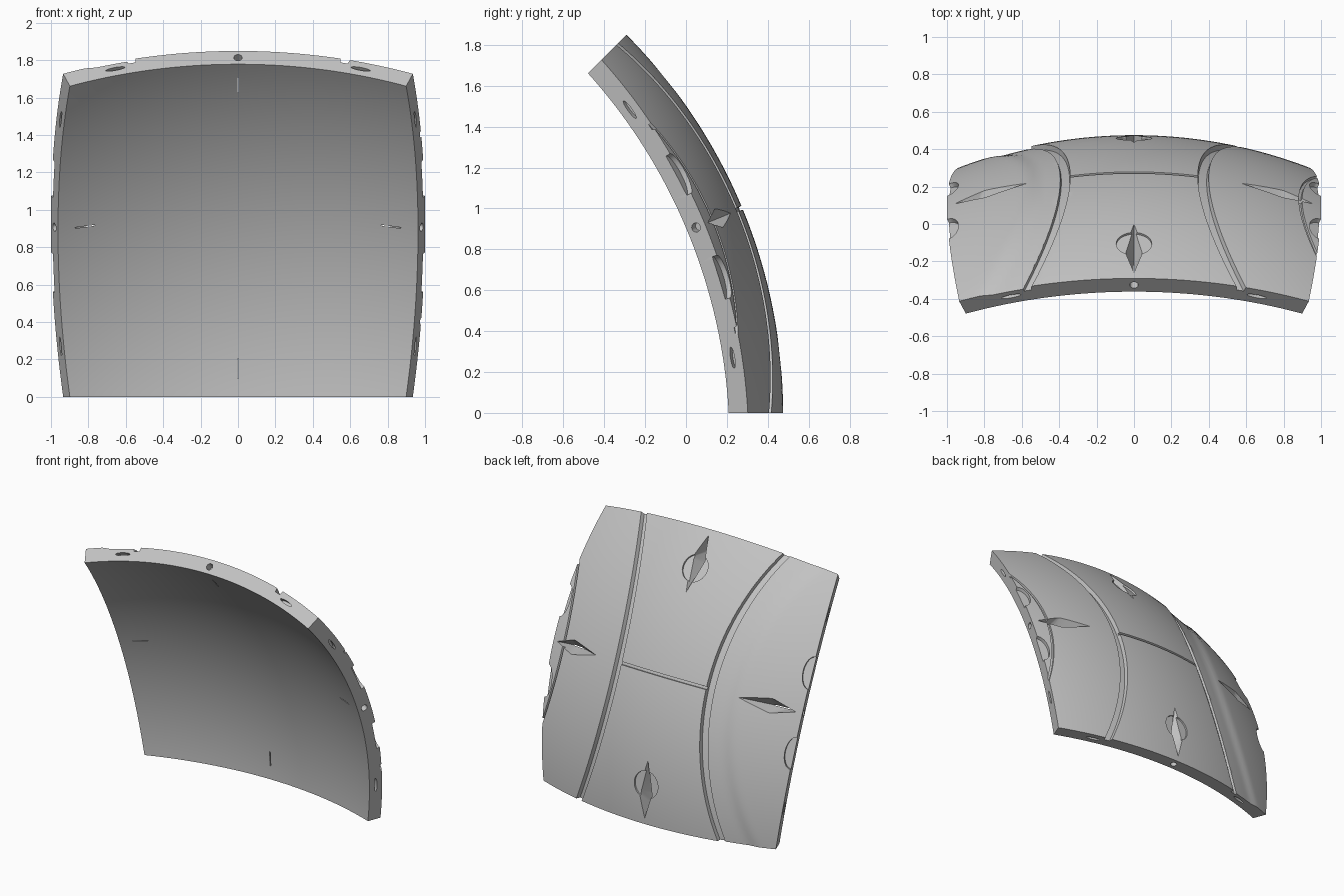
import bpy, bmesh, math
from mathutils import Vector

if "Cube" in bpy.data.objects:
    bpy.data.objects.remove(bpy.data.objects["Cube"])

R_OUT, R_IN = 2.615, 2.515
HALF = math.radians(22.5)
EDGE = math.tan(HALF)
CENTRE = Vector((0, -2.14, 0))
AXIS = Vector((0, math.cos(HALF), math.sin(HALF)))
UP = Vector((0, -math.sin(HALF), math.cos(HALF)))
SIDE = Vector((1, 0, 0))

grey = bpy.data.materials.new("panel_grey")
grey.use_nodes = True
colour = (0.55, 0.55, 0.55, 1)
grey.diffuse_color = colour
grey.node_tree.nodes["Principled BSDF"].inputs["Base Color"].default_value = colour

cutters = bpy.data.collections.new("cutters")
bpy.context.scene.collection.children.link(cutters)


def turn(p, k):
    """Rotate a panel coordinate by k quarter turns."""
    for _ in range(k):
        p = (-p[1], p[0])
    return p


def on_sphere(p, r, k=0):
    """Point at radius r in the direction of tangent coordinates p."""
    a, b = turn(p, k)
    return CENTRE + (SIDE * a + UP * b + AXIS).normalized() * r


def make(name, bm, collection):
    bmesh.ops.recalc_face_normals(bm, faces=bm.faces[:])
    mesh = bpy.data.meshes.new(name)
    bm.to_mesh(mesh)
    bm.free()
    mesh.materials.append(grey)
    obj = bpy.data.objects.new(name, mesh)
    collection.objects.link(obj)
    obj.hide_render = collection == cutters
    return obj


def loft(name, rings):
    """Closed cutter skinned through equal rings of points."""
    bm = bmesh.new()
    loops = [[bm.verts.new(p) for p in ring] for ring in rings]
    n = len(loops[0])
    for lo, hi in zip(loops, loops[1:]):
        for i in range(n):
            j = (i + 1) % n
            bm.faces.new((lo[i], lo[j], hi[j], hi[i]))
    bm.faces.new(loops[0])
    bm.faces.new(loops[-1])
    make(name, bm, cutters)


def groove(name, path, width, depth, steps, across=(1, 0)):
    """Channel following path(t), t from -1 to 1."""
    rings = []
    for i in range(steps + 1):
        a, b = path(2 * i / steps - 1)
        section = [(-1.2, 0.02), (1.2, 0.02), (0.8, -depth), (-0.8, -depth)]
        rings.append([on_sphere((a + s * width * across[0], b + s * width * across[1]),
                                R_OUT + d) for s, d in section])
    loft(name, rings)


def recess(name, centre, radii, depth, k):
    """Oval pocket sunk into the outer face."""
    rings = []
    for r in (R_OUT + 0.02, R_OUT - depth):
        rings.append([on_sphere((centre[0] + radii[0] * math.cos(t),
                                 centre[1] + radii[1] * math.sin(t)), r, k)
                      for t in (math.tau * i / 32 for i in range(32))])
    loft(name, rings)


def rim_hole(name, along, length, width, depth, k):
    """Oval hole in the middle of a rim face."""
    rings = []
    for a in (EDGE + 0.01, EDGE - depth):
        rings.append([on_sphere((a, along + length * math.cos(t)),
                                (R_OUT + R_IN) / 2 + width * math.sin(t), k)
                      for t in (math.tau * i / 20 for i in range(20))])
    loft(name, rings)


def bend(a0, a1, b, reach=EDGE):
    return a0 + (a1 - a0) * (b / reach) ** 2


def step(x):
    x = min(max(x, 0), 1)
    return x * x * (3 - 2 * x)


def tan(degrees):
    return math.tan(math.radians(degrees))


# Curved shell, with a softly sunken band on one side
N = 64
bm = bmesh.new()
layers = []
for outer in (True, False):
    grid = []
    for i in range(N + 1):
        row = []
        for j in range(N + 1):
            a = math.tan(HALF * (2 * i / N - 1))
            b = math.tan(HALF * (2 * j / N - 1))
            r = R_OUT if outer else R_IN
            if outer and -a > bend(0.143, 0.243, b):
                r -= 0.013 * step((bend(0.211, 0.343, b) + a) / 0.036 + 0.5)
            row.append(bm.verts.new(on_sphere((a, b), r)))
        grid.append(row)
    for i in range(N):
        for j in range(N):
            bm.faces.new((grid[i][j], grid[i + 1][j], grid[i + 1][j + 1], grid[i][j + 1]))
    layers.append(grid)
top, low = layers
for i in range(N):
    for e in (0, N):
        bm.faces.new((top[i][e], top[i + 1][e], low[i + 1][e], low[i][e]))
        bm.faces.new((top[e][i], top[e][i + 1], low[e][i + 1], low[e][i]))
shell = make("curved_panel", bm, bpy.context.scene.collection)

# Long bowed grooves, cross seam and edge arc
for sign, label in ((1, "left"), (-1, "right")):
    groove(label + "_groove",
           lambda t: (sign * bend(0.143, 0.243, t * 0.45), t * 0.45), 0.011, 0.028, 48)
groove("cross_seam", lambda t: (t * 0.137, 0.0011), 0.004, 0.015, 20, across=(0, 1))
groove("edge_arc", lambda t: (bend(0.362, EDGE, t * 0.26, 0.23), t * 0.26), 0.004, 0.014, 36)

# Features repeated on the four edges
for k in range(4):
    # Kite-shaped pocket that just breaks through the inner face
    bm = bmesh.new()
    lip, deep = R_OUT + 0.015, R_IN - 0.006
    for a, b, r in ((12, 0, lip), (17.5, 0.022, lip), (17.5, -0.022, lip),
                    (21.7, 0, lip), (18, 0, deep), (20.3, 0, deep)):
        bm.verts.new(on_sphere((tan(a), b), r, k))
    bmesh.ops.convex_hull(bm, input=bm.verts[:])
    make("kite_pocket", bm, cutters)
    rim_hole("rim_pin_hole", 0, 0.0095, 0.023, 0.025, k)
    for s in (-1, 1):
        rim_hole("rim_slot", s * tan(16), 0.024, 0.011, 0.015, k)
        if k % 2 == 0:
            recess("edge_scoop", (EDGE, s * tan(6.5)), (0.027, 0.046), 0.025, k)
    if k % 2:
        recess("round_recess", (tan(16.4), 0), (0.04, 0.038), 0.012, k)

# Carve all details, then discard the cutters
cut = shell.modifiers.new("carve", "BOOLEAN")
cut.operation = "DIFFERENCE"
cut.solver = "MANIFOLD"
cut.operand_type = "COLLECTION"
cut.collection = cutters
bpy.context.view_layer.objects.active = shell
shell.select_set(True)
bpy.context.view_layer.update()
bpy.ops.object.modifier_apply(modifier=cut.name)
for obj in list(cutters.objects):
    bpy.data.objects.remove(obj)
bpy.data.collections.remove(cutters)
bpy.ops.object.shade_smooth_by_angle(angle=math.radians(25))
